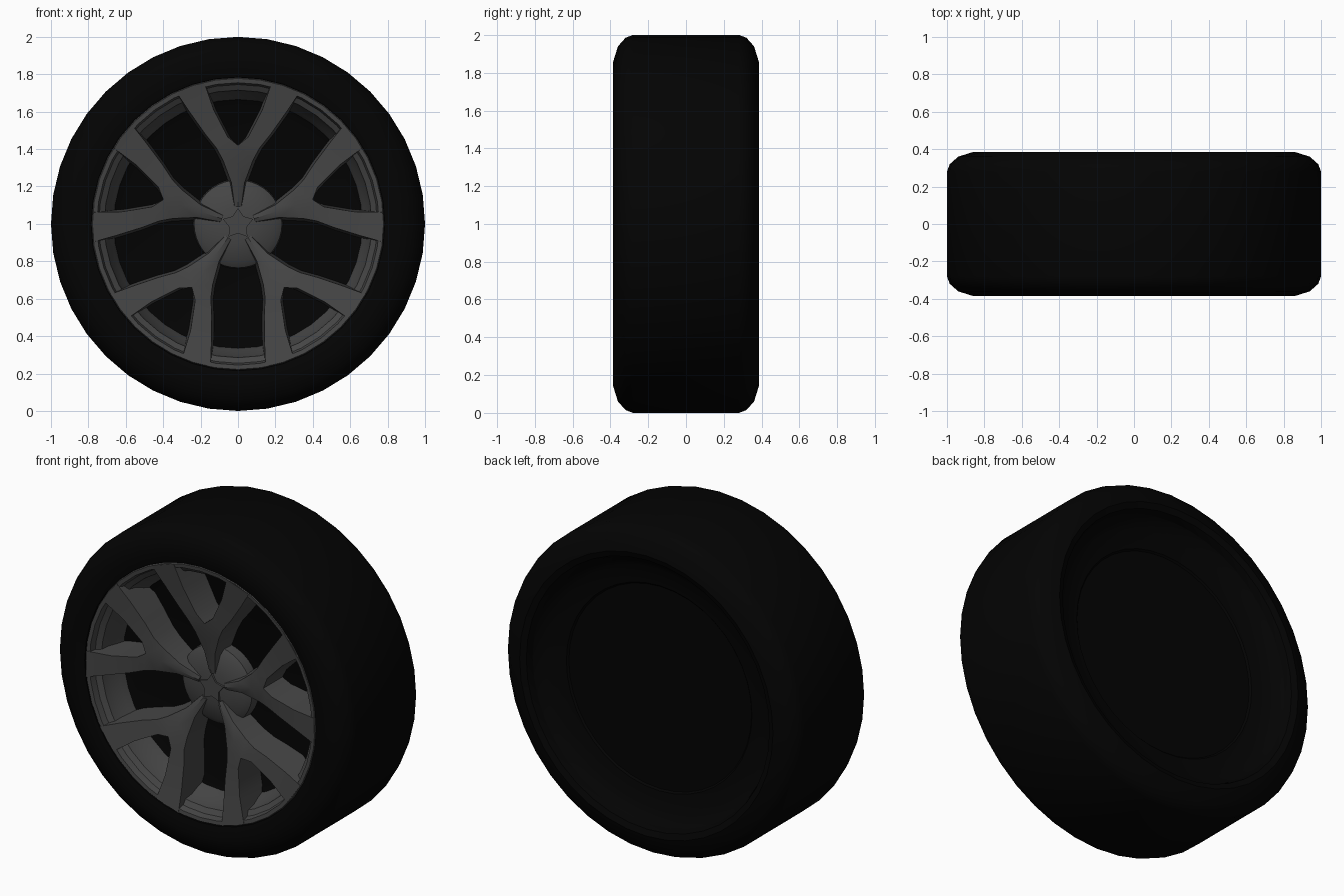
import bpy, bmesh, math
from mathutils import Matrix, Vector

cube = bpy.data.objects.get("Cube")
if cube:
    bpy.data.objects.remove(cube, do_unlink=True)

SEGMENTS = 40
CENTRE = Vector((0, 0, 1))


def material(name, value):
    m = bpy.data.materials.new(name)
    m.use_nodes = True
    m.diffuse_color = (value, value, value, 1)
    bsdf = m.node_tree.nodes["Principled BSDF"]
    bsdf.inputs["Base Color"].default_value = m.diffuse_color
    bsdf.inputs["Roughness"].default_value = 0.6
    return m


rubber = material("black_rubber", 0.001)
alloy = material("dark_grey_alloy", 0.06)


def finish(name, bm, mat, angle=35):
    bmesh.ops.recalc_face_normals(bm, faces=bm.faces)
    mesh = bpy.data.meshes.new(name)
    bm.to_mesh(mesh)
    bm.free()
    mesh.materials.append(mat)
    ob = bpy.data.objects.new(name, mesh)
    bpy.context.collection.objects.link(ob)
    bpy.ops.object.select_all(action='DESELECT')
    ob.select_set(True)
    bpy.context.view_layer.objects.active = ob
    bpy.ops.object.shade_smooth_by_angle(angle=math.radians(angle))
    return ob


def lathe(name, profile, mat, closed=False, angle=35):
    """Spin (radius, y) points around the axle."""
    bm = bmesh.new()
    verts = [bm.verts.new(CENTRE + Vector((r, y, 0))) for r, y in profile]
    edges = [bm.edges.new(p) for p in zip(verts, verts[1:])]
    if closed:
        edges.append(bm.edges.new((verts[-1], verts[0])))
    bmesh.ops.spin(bm, geom=verts + edges, cent=CENTRE, axis=(0, 1, 0),
                   angle=math.tau, steps=SEGMENTS, use_merge=True)
    bmesh.ops.remove_doubles(bm, verts=bm.verts, dist=0.0005)
    return finish(name, bm, mat, angle)


# Tyre: rounded shoulders, side walls and beads
shoulder = [(0.86, 0.385), (0.94, 0.36), (0.985, 0.32), (1.0, 0.28)]
front_bead = [(0.78, -0.34), (0.785, -0.365)]
rear_bead = [(0.825, 0.37), (0.81, 0.33)]
tyre = front_bead + [(r, -y) for r, y in shoulder] + shoulder[::-1] + rear_bead
lathe("tyre", tyre, rubber, closed=True)

# Front rim lip and stepped inner wall
lathe("rim_lip", [(0.79, -0.34), (0.778, -0.365), (0.755, -0.362), (0.745, -0.325),
                  (0.715, -0.305), (0.705, -0.25), (0.68, -0.2), (0.665, -0.16)], alloy)

# Black plate closing the wheel behind the spokes, and the stepped rear opening
lathe("backing_plate", [(0.665, -0.16), (0.625, -0.14), (0.0, -0.14)], rubber)
lathe("rear_well", [(0.0, 0.25), (0.62, 0.25), (0.63, 0.26), (0.74, 0.275),
                    (0.795, 0.31), (0.81, 0.33)], rubber, angle=25)

# Shallow domed hub
lathe("hub", [(0.0, -0.25), (0.1, -0.245), (0.2, -0.225), (0.235, -0.2),
              (0.24, -0.14)], alloy)

# Forked spokes: stations of (outer edge, inner edge, front depth) for one half
stations = [
    ((0.018, 0.09), (0, 0.09), -0.25),
    ((0.035, 0.22), (0, 0.21), -0.275),
    ((0.08, 0.34), (0, 0.32), -0.30),
    ((0.115, 0.405), (0, 0.42), -0.315),
    ((0.175, 0.48), (0.055, 0.465), -0.325),
    ((0.26, 0.60), (0.13, 0.61), -0.345),
    ((0.33, 0.705), (0.18, 0.755), -0.368),
]
FORK = 3
SPOKE_BACK = -0.135


def half_spoke(bm, turn, side):
    """Loft a four-sided section with sloping flanks along one fork arm."""
    rings = []
    for i, ((ou, ov), (iu, iv), y) in enumerate(stations):
        on_axis = i <= FORK
        section = [(ou, y, ov), (iu, y - (0.01 if on_axis else 0), iv),
                   (iu if on_axis else iu - 0.012, SPOKE_BACK, iv),
                   (ou + 0.015, SPOKE_BACK, ov)]
        rings.append([bm.verts.new(CENTRE + turn @ Vector((side * u, d, v)))
                      for u, d, v in section])
    for i, (a, b) in enumerate(zip(rings, rings[1:])):
        for k in range(4):
            n = (k + 1) % 4
            # leave the mirror seam open along the stem
            if k == 1 and i < FORK:
                continue
            bm.faces.new((a[k], a[n], b[n], b[k]))
    bm.faces.new(rings[0])
    bm.faces.new(rings[-1])


for i in range(5):
    bm = bmesh.new()
    turn = Matrix.Rotation(i * math.tau / 5, 3, 'Y')
    for side in (1, -1):
        half_spoke(bm, turn, side)
    bmesh.ops.remove_doubles(bm, verts=bm.verts, dist=0.0005)
    finish("spoke_%d" % (i + 1), bm, alloy, 30)

# Five-pointed centre cap, points lying on the spokes
bm = bmesh.new()
front = []
for k in range(10):
    a = k * math.tau / 10
    r = 0.085 if k % 2 == 0 else 0.05
    front.append(bm.verts.new(CENTRE + Vector((r * math.sin(a), -0.258, r * math.cos(a)))))
face = bm.faces.new(front)
made = bmesh.ops.extrude_face_region(bm, geom=[face])
moved = [g for g in made["geom"] if isinstance(g, bmesh.types.BMVert)]
bmesh.ops.translate(bm, verts=moved, vec=(0, 0.03, 0))
finish("centre_cap", bm, alloy)
